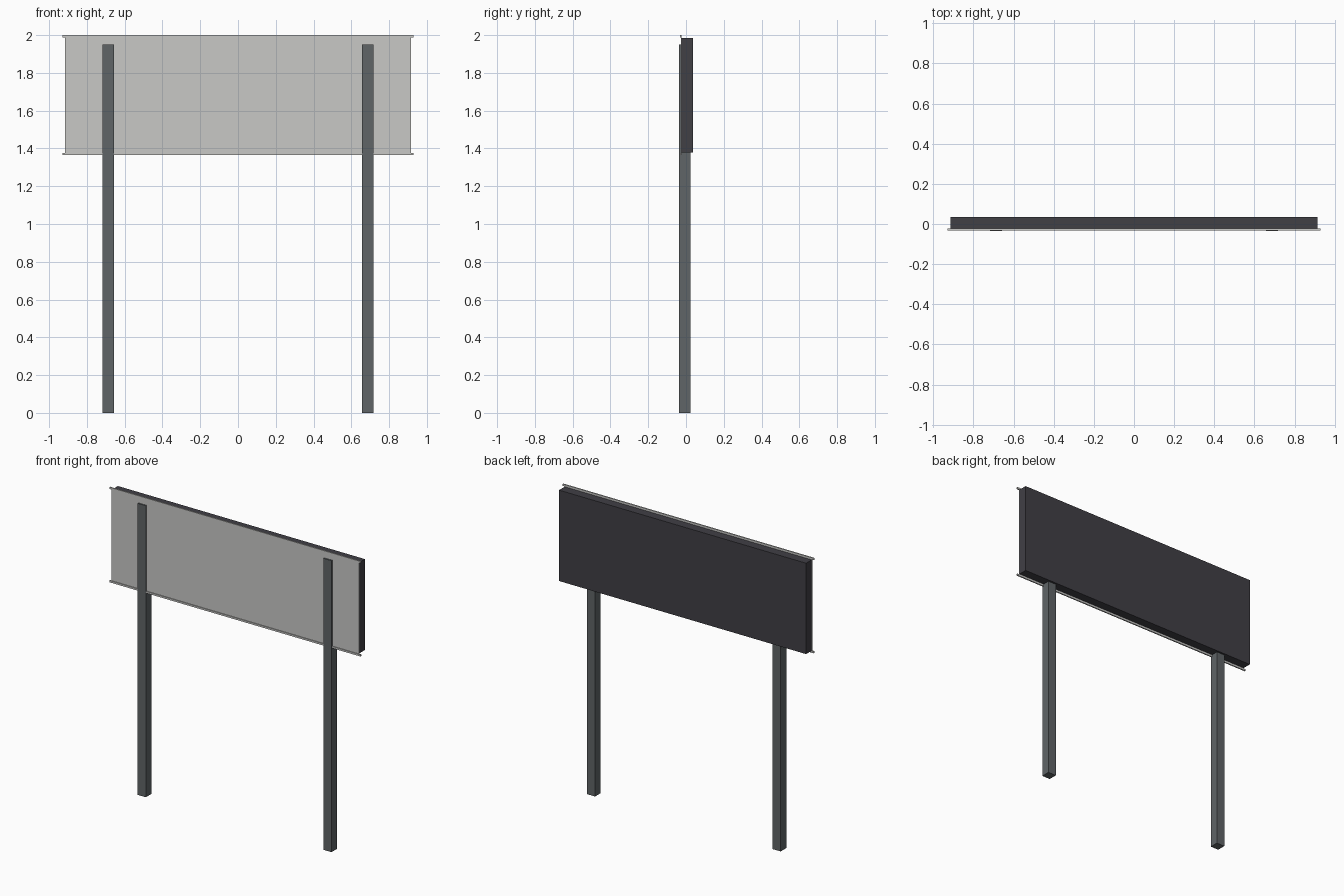
import bpy

if "Cube" in bpy.data.objects:
    bpy.data.objects.remove(bpy.data.objects["Cube"])


def material(name, rgb):
    m = bpy.data.materials.new(name)
    m.diffuse_color = (*rgb, 1)
    m.use_nodes = True
    m.node_tree.nodes["Principled BSDF"].inputs["Base Color"].default_value = m.diffuse_color
    return m


light = material("light_grey", (0.58, 0.58, 0.565))
steel = material("steel_grey", (0.115, 0.128, 0.135))
dark = material("dark_grey", (0.052, 0.050, 0.060))


def box(name, lo, hi, mat):
    bpy.ops.mesh.primitive_cube_add(size=1, location=[(a + b) / 2 for a, b in zip(lo, hi)])
    o = bpy.context.object
    o.name = name
    o.scale = [b - a for a, b in zip(lo, hi)]
    bpy.ops.object.transform_apply(location=False, rotation=False, scale=True)
    o.data.materials.append(mat)
    return o


# dark sign body with a light sheet on its front
box("sign_body", (-0.914, -0.024, 1.378), (0.914, 0.036, 1.986), dark)
box("front_sheet", (-0.916, -0.027, 1.367), (0.916, -0.0235, 1.998), light)

# rails along the top and bottom edges of the sheet
for name, z in (("bottom_rail", 1.364), ("top_rail", 1.988)):
    box(name, (-0.93, -0.032, z), (0.93, -0.0235, z + 0.012), light)

# square posts
for name, x in (("left_post", -0.687), ("right_post", 0.687)):
    box(name, (x - 0.03, -0.036, 0), (x + 0.03, 0.023, 1.95), steel)
